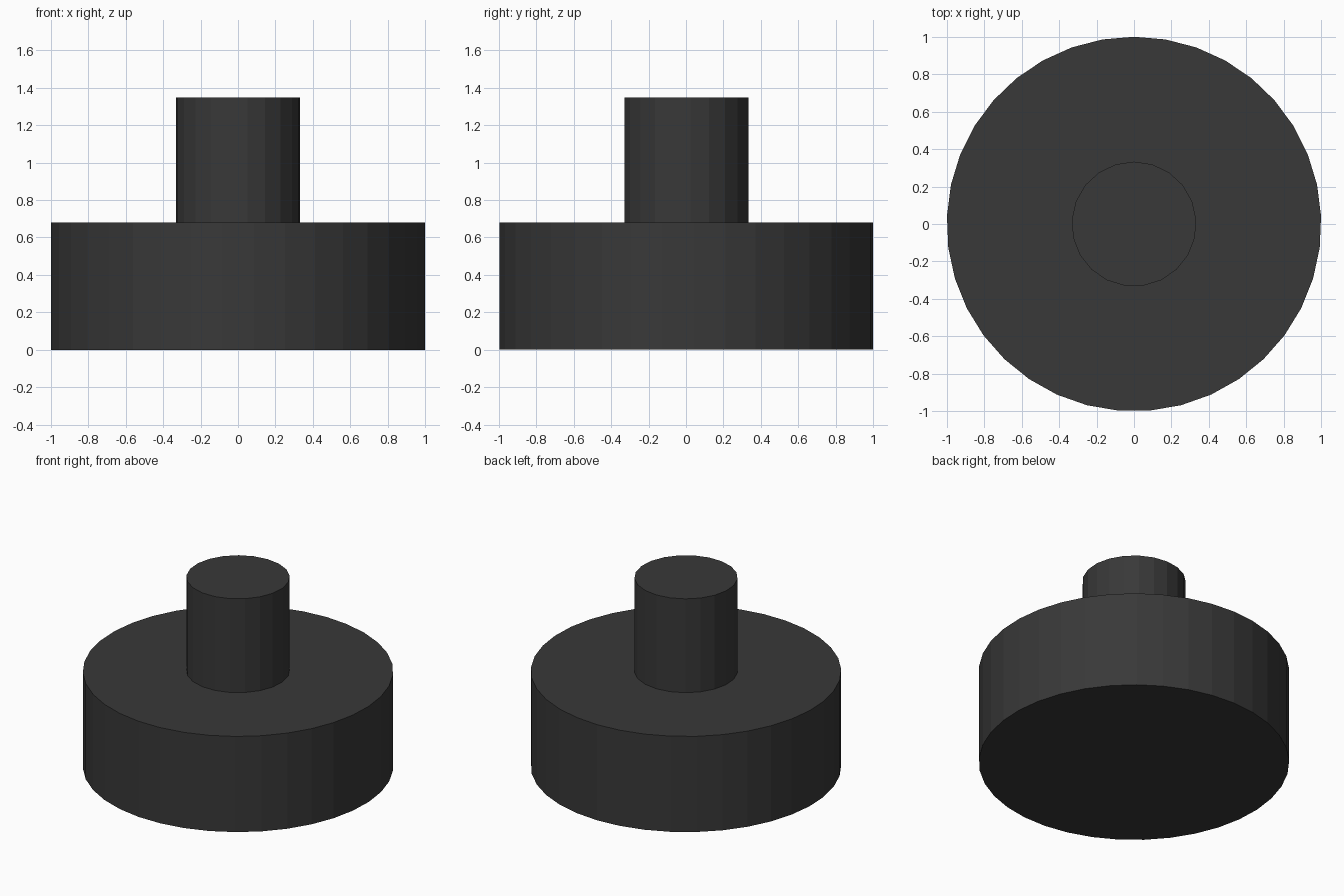
import bpy

if "Cube" in bpy.data.objects:
    bpy.data.objects.remove(bpy.data.objects["Cube"])

dark = bpy.data.materials.new("dark_grey")
dark.diffuse_color = (0.04, 0.04, 0.04, 1)
dark.use_nodes = True
dark.node_tree.nodes["Principled BSDF"].inputs["Base Color"].default_value = dark.diffuse_color


def cylinder(name, radius, bottom, top, sides):
    """Flat-faced upright cylinder with one corner pointing to +y."""
    bpy.ops.mesh.primitive_cylinder_add(
        vertices=sides, radius=radius, depth=top - bottom,
        location=(0, 0, (bottom + top) / 2))
    part = bpy.context.object
    part.name = name
    part.data.materials.append(dark)
    return part


# Wide disc at the bottom
cylinder("base", 1.0, 0.0, 0.68, 37)

# Narrow post standing on the disc
cylinder("post", 0.333, 0.68, 1.347, 21)
